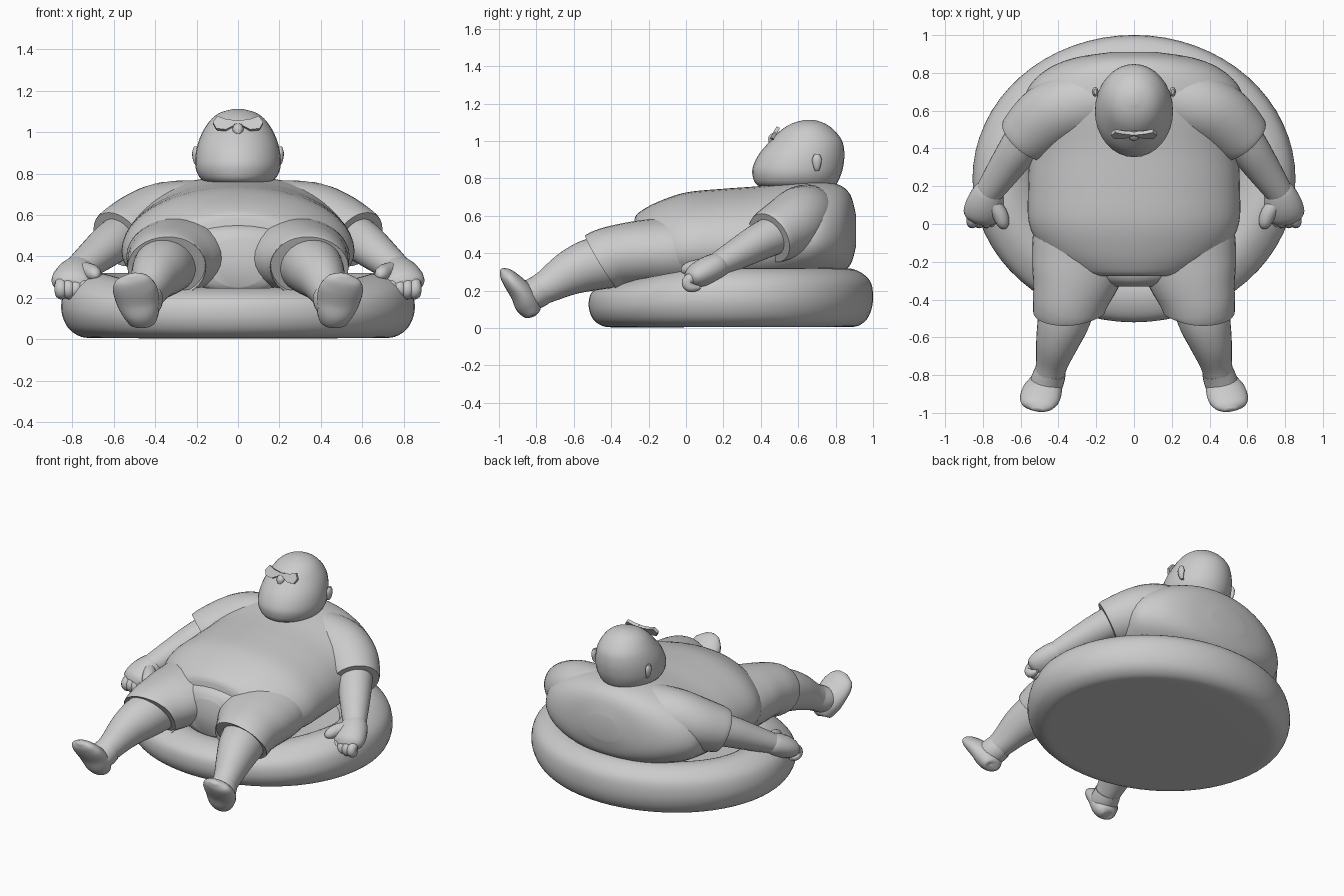
import bpy, bmesh, math
from mathutils import Vector

X = Vector((1, 0, 0))


def smooth_path(pts, steps):
    """Catmull-Rom through points of (x, y, z, width, height)."""
    out = []
    n = len(pts)
    for i in range(n - 1):
        p = [pts[max(0, min(n - 1, i + k))] for k in (-1, 0, 1, 2)]
        for s in range(steps):
            t = s / steps
            out.append([0.5 * (2 * b + (c - a) * t + (2 * a - 5 * b + 4 * c - d) * t * t
                               + (3 * b - a - 3 * c + d) * t ** 3) for a, b, c, d in zip(*p)])
    out.append(list(pts[-1]))
    return out


def finish(name, bm, mirror, angle=50):
    bmesh.ops.recalc_face_normals(bm, faces=bm.faces[:])
    me = bpy.data.meshes.new(name)
    bm.to_mesh(me)
    bm.free()
    ob = bpy.data.objects.new(name, me)
    bpy.context.collection.objects.link(ob)
    if mirror:
        ob.modifiers.new("Mirror", "MIRROR")
    bpy.ops.object.select_all(action="DESELECT")
    ob.select_set(True)
    bpy.context.view_layer.objects.active = ob
    bpy.ops.object.shade_smooth_by_angle(angle=math.radians(angle))
    return ob


def tube(name, pts, v_axis=None, mirror=False, taper=0.0, power=1.0, sides=32, steps=5):
    """Loft elliptical sections along a path; v_axis fixes the section plane."""
    path = smooth_path(pts, steps)
    bm = bmesh.new()
    rings = []
    for i, (x, y, z, a, b) in enumerate(path):
        if v_axis:
            u, v = X, Vector(v_axis)
        else:
            t = (Vector(path[min(i + 1, len(path) - 1)][:3]) - Vector(path[max(i - 1, 0)][:3])).normalized()
            v = t.cross(X).normalized()
            u = v.cross(t).normalized()
        ring = []
        for k in range(sides):
            w = 2 * math.pi * k / sides
            c, s = math.cos(w), math.sin(w)
            c = math.copysign(abs(c) ** power, c)
            s = math.copysign(abs(s) ** power, s)
            ring.append(bm.verts.new(Vector((x, y, z)) + u * a * c * (1 - taper * s) + v * b * s))
        rings.append(ring)
    for r, q in zip(rings, rings[1:]):
        for k in range(sides):
            j = (k + 1) % sides
            bm.faces.new((r[k], r[j], q[j], q[k]))
    bm.faces.new(rings[0])
    bm.faces.new(rings[-1])
    return finish(name, bm, mirror)


# Inflatable ring with a closed bottom, lower at the front
ring = tube("float_ring", [
    (0, .24, .005, .68, .60), (0, .24, .012, .76, .68), (0, .24, .06, .825, .735),
    (0, .24, .15, .855, .76), (0, .24, .25, .83, .745), (0, .24, .31, .75, .67),
    (0, .24, .315, .66, .58), (0, .24, .26, .56, .48), (0, .24, .2, .52, .44)],
    v_axis=(0, 1, 0), sides=64)
for vert in ring.data.vertices:
    f = max(0, min(1, (0.15 - vert.co.y) / 0.6))
    vert.co.z *= 1 - 0.24 * f * f * (3 - 2 * f)

# Shirt body, lofted from belly hem to back
torso = [(-.275, .27, .28, .585), (-.25, .35, .25, .62), (-.15, .47, .22, .675), (0, .55, .2, .725),
         (.2, .555, .2, .745), (.4, .55, .2, .76), (.6, .57, .23, .785), (.72, .555, .26, .785),
         (.82, .455, .29, .765), (.88, .31, .34, .71), (.91, .12, .44, .60)]
tube("shirt_body", [(0, y, (lo + hi) / 2, w, (hi - lo) / 2) for y, w, lo, hi in torso],
     v_axis=(0, 0, 1), taper=.12, power=.93, sides=48)

# Sleeves, arms and hands
tube("sleeve", [(.16, .66, .60, .17, .17), (.33, .62, .585, .185, .175), (.45, .56, .545, .185, .17),
                (.55, .475, .50, .165, .152), (.58, .445, .482, .15, .142)], mirror=True)
tube("arm", [(.52, .54, .53, .11, .11), (.61, .40, .465, .105, .1), (.685, .29, .405, .092, .085),
             (.76, .18, .345, .075, .068), (.78, .14, .325, .07, .06)], mirror=True)
tube("palm", [(.755, .21, .355, .05, .05), (.77, .17, .335, .082, .07), (.79, .10, .30, .102, .075),
              (.805, .04, .27, .098, .062), (.812, .01, .255, .06, .035)], mirror=True, sides=20)
for i in range(4):
    x = .745 + i * .037
    tube(f"finger_{i + 1}", [(x, .07, .28, .028, .028), (x, .015, .26, .03, .03),
                             (x, .01, .23, .03, .03), (x - .004, .035, .215, .028, .024),
                             (x - .008, .075, .217, .01, .01)], mirror=True, sides=12, steps=3)
tube("thumb", [(.76, .12, .33, .04, .045), (.715, .06, .325, .042, .042), (.695, .01, .315, .036, .036),
               (.688, -.015, .305, .022, .022), (.686, -.024, .30, .006, .006)], mirror=True, sides=12, steps=3)

# Shorts: seat between the legs and two wide legs
tube("shorts_seat", [(0, .05, .4, .53, .19), (0, -.12, .395, .51, .18), (0, -.24, .39, .40, .17),
                     (0, -.30, .38, .26, .155), (0, -.33, .37, .14, .12)], v_axis=(0, 0, 1))
tube("shorts_leg", [(.27, .05, .41, .25, .19), (.28, -.12, .40, .26, .19), (.305, -.26, .395, .24, .178),
                    (.333, -.38, .38, .205, .168), (.345, -.44, .36, .192, .168),
                    (.346, -.455, .353, .188, .164)], mirror=True)

# Lower legs, shoes and soles
tube("lower_leg", [(.33, -.34, .37, .15, .145), (.37, -.50, .34, .14, .14), (.405, -.62, .295, .115, .12),
                   (.435, -.74, .225, .085, .09), (.455, -.83, .18, .075, .075)], mirror=True)
tube("shoe", [(.462, -.815, .065, .02, .01), (.462, -.82, .075, .06, .045), (.468, -.845, .125, .088, .068),
              (.485, -.88, .19, .105, .062), (.50, -.93, .25, .105, .05), (.505, -.965, .29, .08, .035),
              (.51, -.985, .312, .03, .012)], mirror=True, sides=20)
tube("shoe_collar", [(.44, -.775, .205, .082, .085), (.455, -.82, .18, .088, .085),
                     (.47, -.87, .165, .085, .08)], mirror=True, sides=20)

# Egg-shaped bald head leaning back
head = [(.745, .42, .78, .13), (.77, .375, .805, .175), (.81, .357, .825, .2), (.86, .357, .84, .207),
        (.93, .39, .847, .198), (1.0, .45, .835, .172), (1.06, .51, .79, .132),
        (1.095, .57, .74, .085), (1.112, .63, .69, .025)]
tube("head", [(0, (f + b) / 2, z, w, (b - f) / 2) for z, f, b, w in head], v_axis=(0, 1, 0))

# Ears
tube("ear", [(.195, .70, .84, .01, .01), (.203, .70, .86, .013, .018), (.205, .70, .90, .017, .026),
             (.205, .70, .93, .008, .014)], v_axis=(0, 1, 0), mirror=True, sides=12, steps=3)


# Glasses: flat lenses tilted back with the face, plus bridge and nose
def plate(name, outline, mirror=True, thick=.018):
    bm = bmesh.new()
    back = [bm.verts.new((x, .475 + .55 * (z - 1.02), z)) for x, z in outline]
    face = bm.faces.new(back)
    ext = bmesh.ops.extrude_face_region(bm, geom=[face])
    for g in ext["geom"]:
        if isinstance(g, bmesh.types.BMVert):
            g.co += Vector((0, -thick, thick * .5))
    finish(name, bm, mirror, 30)


plate("lens", [(.02, 1.025), (.06, 1.005), (.105, 1.01), (.122, 1.04), (.10, 1.07), (.06, 1.055), (.02, 1.05)])
plate("bridge", [(-.025, 1.03), (.025, 1.03), (.025, 1.048), (-.025, 1.048)], mirror=False)
tube("nose", [(0, .50, 1.04, .015, .015), (0, .475, 1.025, .024, .022), (0, .46, 1.01, .026, .022),
              (0, .45, .99, .012, .01)], sides=12, steps=3)
